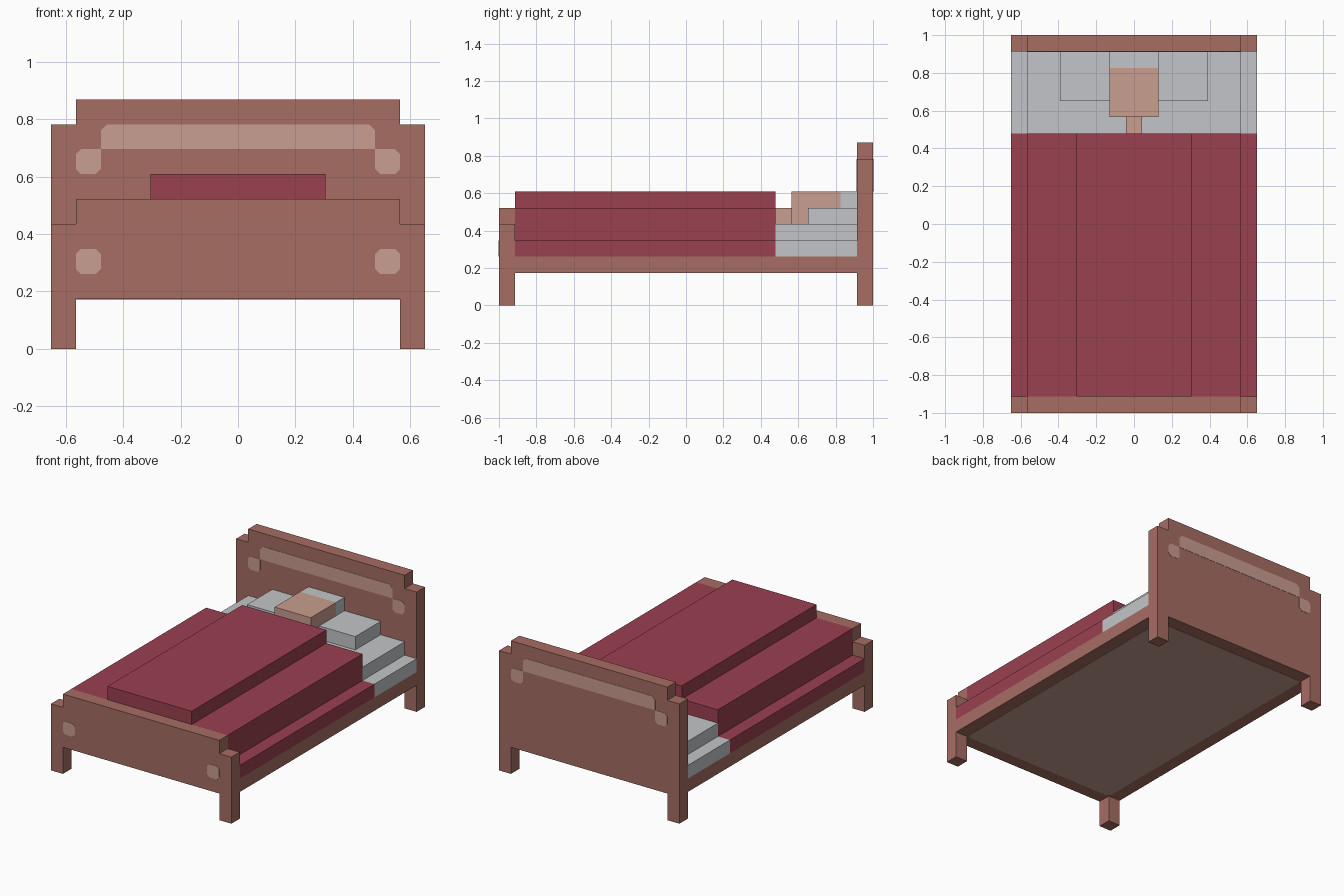
import bpy, bmesh

if "Cube" in bpy.data.objects:
    bpy.data.objects.remove(bpy.data.objects["Cube"])

V = 2 / 23  # block unit; all coordinates below are in these units


def material(name, rgb):
    m = bpy.data.materials.new(name)
    m.diffuse_color = (*rgb, 1)
    m.use_nodes = True
    m.node_tree.nodes["Principled BSDF"].inputs["Base Color"].default_value = m.diffuse_color
    return m


WOOD = material("wood", (0.381, 0.153, 0.127))
LIGHT = material("light wood", (0.584, 0.342, 0.283))
RED = material("blanket red", (0.328, 0.052, 0.082))
GREY = material("linen grey", (0.552, 0.558, 0.578))
SKIN = material("skin", (0.584, 0.342, 0.275))


def prism(name, pts, a, b, mat, axis="y"):
    """Extrude a flat outline (x,z along y, or x,y along z) from a to b."""
    bm = bmesh.new()
    place = (lambda p, d: (p[0] * V, d * V, p[1] * V)) if axis == "y" else \
            (lambda p, d: (p[0] * V, p[1] * V, d * V))
    face = bm.faces.new([bm.verts.new(place(p, a)) for p in pts])
    ext = bmesh.ops.extrude_face_region(bm, geom=[face])
    move = [0, 0, 0]
    move["xyz".index(axis)] = (b - a) * V
    bmesh.ops.translate(bm, vec=move,
                        verts=[g for g in ext["geom"] if isinstance(g, bmesh.types.BMVert)])
    bmesh.ops.recalc_face_normals(bm, faces=bm.faces[:])
    me = bpy.data.meshes.new(name)
    bm.to_mesh(me)
    bm.free()
    me.materials.append(mat)
    ob = bpy.data.objects.new(name, me)
    bpy.context.collection.objects.link(ob)
    return ob


def mirrored(half):
    """Complete a right-half outline by mirroring it over x = 0."""
    return half + [(-x, z) for x, z in reversed(half)]


def box(name, x0, x1, y0, y1, z0, z1, mat):
    return prism(name, [(x0, z0), (x1, z0), (x1, z1), (x0, z1)], y0, y1, mat)


def chamfered(x0, x1, z0, z1, cut):
    """Rectangle with cut corners; cut = sizes for BL, BR, TR, TL."""
    pts = []
    for (x, z, sx, sz), c, swap in zip(
            [(x0, z0, 1, 1), (x1, z0, -1, 1), (x1, z1, -1, -1), (x0, z1, 1, -1)],
            cut, (0, 1, 0, 1)):
        if c == 0:
            pts.append((x, z))
        else:
            pair = [(x, z + sz * c), (x + sx * c, z)]
            pts += pair[::-1] if swap else pair
    return pts


# Headboard and footboard, legs included
def board(name, y0, top):
    half = [(6.5, 2), (6.5, 0), (7.5, 0), (7.5, top - 1), (6.5, top - 1), (6.5, top)]
    prism(name, mirrored(half), y0, y0 + 1, WOOD)


board("headboard", 10.5, 10)
board("footboard", -11.5, 6)

# Bed base and its paler underside panel
box("bed_base", -7.5, 7.5, -10.5, 10.5, 2, 3, WOOD)
prism("underside_panel", chamfered(-6.5, 6.5, -10.5, 10.5, [0.25] * 4), 1.98, 2, LIGHT, "z")

# Inlays on both faces of the headboard and the front of the footboard
T, C = 0.02, 0.2
for tag, y in (("front", 10.5 - T), ("back", 11.5)):
    prism("headboard_bar_" + tag, chamfered(-5.5, 5.5, 8, 9, [0, 0, 0.25, 0.25]), y, y + T, LIGHT)
    prism("headboard_left_square_" + tag, chamfered(-6.5, -5.5, 7, 8, [C, C, 0, C]), y, y + T, LIGHT)
    prism("headboard_right_square_" + tag, chamfered(5.5, 6.5, 7, 8, [C, C, C, 0]), y, y + T, LIGHT)
for side, x in (("left", -6.5), ("right", 5.5)):
    prism("footboard_square_" + side, chamfered(x, x + 1, 3, 4, [C] * 4), -11.5 - T, -11.5, LIGHT)

# Mattress and blanket as stepped profiles
prism("mattress", mirrored([(7.5, 3), (7.5, 4), (6.5, 4), (6.5, 5)]), 5.5, 10.5, GREY)
prism("blanket", mirrored([(7.5, 3), (7.5, 4), (6.5, 4), (6.5, 6), (3.5, 6), (3.5, 7)]),
      -10.5, 5.5, RED)

# Pillow and sleeper
box("pillow", -4.5, 4.5, 7.5, 10.5, 5, 6, GREY)
box("neck", -0.5, 0.5, 5.5, 6.5, 5, 6, SKIN)
box("head", -1.5, 1.5, 6.5, 9.5, 5, 7, SKIN)
box("hair", -1.5, 1.5, 9.5, 10.5, 6, 7, GREY)
